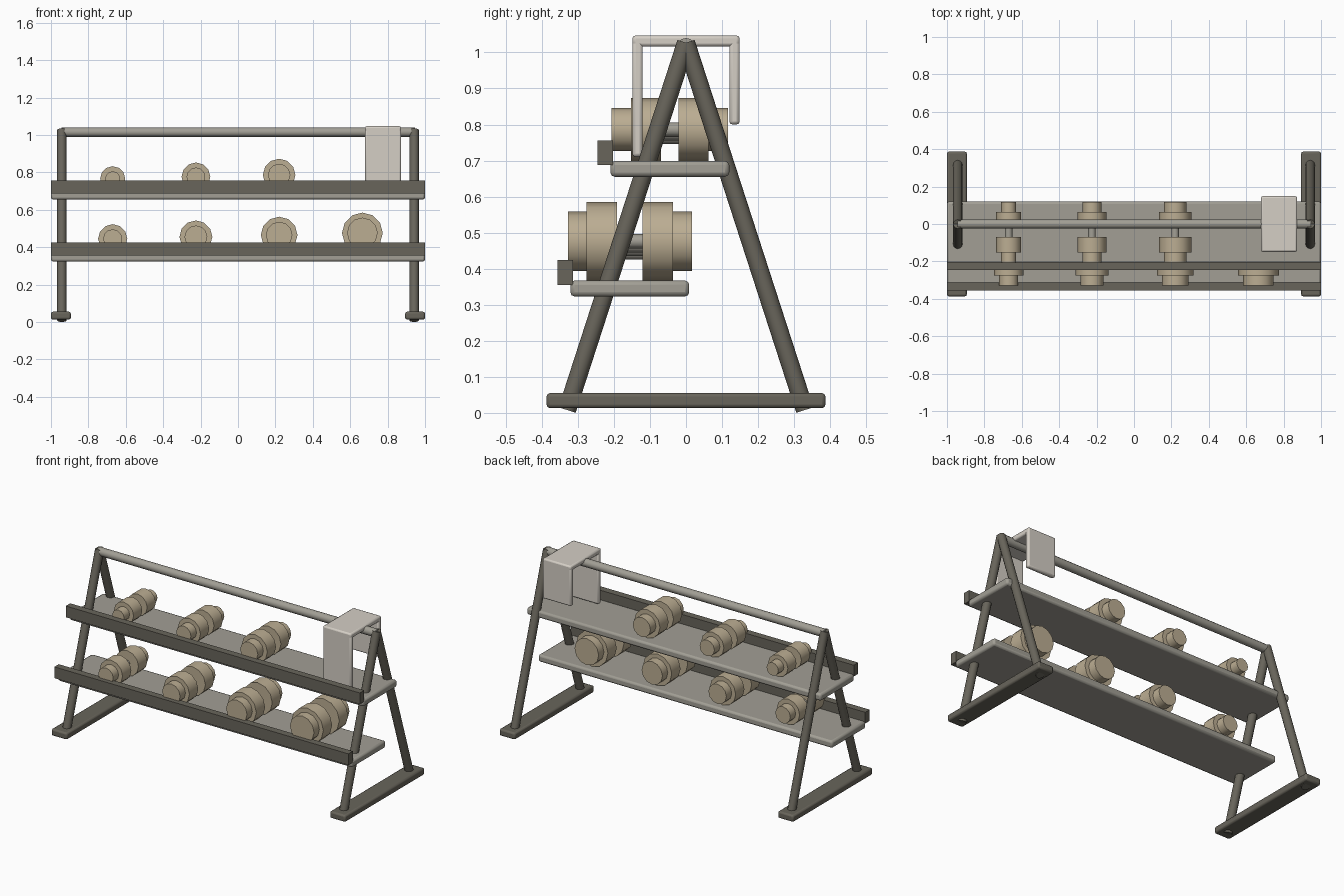
import bpy
import math
from mathutils import Vector

cube = bpy.data.objects.get("Cube")
if cube:
    bpy.data.objects.remove(cube, do_unlink=True)


def material(name, color):
    m = bpy.data.materials.new(name)
    m.use_nodes = True
    rgba = (*color, 1)
    m.diffuse_color = rgba
    m.node_tree.nodes["Principled BSDF"].inputs["Base Color"].default_value = rgba
    return m


FRAME = material("dark_steel", (0.14, 0.13, 0.105))
STEEL = material("light_steel", (0.36, 0.345, 0.30))
TAN = material("tan_weight", (0.50, 0.42, 0.29))
CLOTH = material("pale_cloth", (0.66, 0.62, 0.56))


def finish(name, mat, bevel=0):
    ob = bpy.context.object
    ob.name = name
    ob.data.materials.append(mat)
    if bevel:
        mod = ob.modifiers.new("Bevel", "BEVEL")
        mod.width = bevel
        mod.segments = 2
    bpy.ops.object.shade_smooth_by_angle(angle=math.radians(50))
    return ob


def box(name, low, high, mat, bevel=0):
    low, high = Vector(low), Vector(high)
    bpy.ops.mesh.primitive_cube_add(size=1, location=(low + high) / 2)
    bpy.context.object.scale = high - low
    bpy.ops.object.transform_apply(location=False, rotation=False, scale=True)
    return finish(name, mat, bevel)


def rod(name, start, end, radius, mat, sides=12, bevel=0):
    start, end = Vector(start), Vector(end)
    axis = end - start
    bpy.ops.mesh.primitive_cylinder_add(vertices=sides, radius=radius,
                                        depth=axis.length, location=(start + end) / 2)
    bpy.context.object.rotation_euler = axis.to_track_quat("Z", "Y").to_euler()
    return finish(name, mat, bevel)


# End frames: foot bar and two leaning legs on each side
for side, s in (("left", 1), ("right", -1)):
    box(side + "_foot", (s * 0.947 - 0.053, -0.387, 0.013),
        (s * 0.947 + 0.053, 0.387, 0.055), FRAME, 0.01)
    for end, t in (("front", -1), ("back", 1)):
        rod(f"{side}_{end}_leg", (s * 0.942, t * 0.33, 0.008),
            (s * 0.942, 0, 1.027), 0.025, FRAME)

# Top bar joining the frames
rod("top_bar", (-0.945, 0, 1.015), (0.945, 0, 1.015), 0.025, STEEL)


# Weight with a handle, two thick heads and two smaller end caps
def dumbbell(name, x, y, floor, r, inner, outer, tip):
    z = floor + r
    rod(name + "_handle", (x, y - inner - 0.01, z), (x, y + inner + 0.01, z), 0.02, STEEL)
    for end, t in (("front", -1), ("back", 1)):
        rod(f"{name}_{end}_head", (x, y + t * inner, z), (x, y + t * outer, z), r, TAN)
        rod(f"{name}_{end}_cap", (x, y + t * outer, z), (x, y + t * tip, z), r - 0.027, TAN)


# Shelves, each with a raised front lip and a row of growing weights
shelves = (
    ("upper", -0.045, 0.655, (0.067, 0.077, 0.087), (0.024, 0.108, 0.162)),
    ("lower", -0.156, 0.323, (0.078, 0.088, 0.098, 0.109), (0.035, 0.12, 0.172)),
)
for level, y, z, radii, reach in shelves:
    box(level + "_shelf", (-1, y - 0.165, z), (1, y + 0.165, z + 0.044), STEEL, 0.012)
    box(level + "_lip", (-1, y - 0.2, z + 0.032), (1, y - 0.157, z + 0.101), FRAME)
    for i, r in enumerate(radii):
        dumbbell(f"{level}_weight_{i + 1}", -0.67 + 0.445 * i, y, z + 0.044, r, *reach)

# Folded cloth hung over the top bar
box("cloth_top", (0.68, -0.149, 1.016), (0.872, 0.149, 1.047), CLOTH, 0.009)
box("cloth_front", (0.68, -0.149, 0.71), (0.872, -0.12, 1.043), CLOTH, 0.009)
box("cloth_back", (0.68, 0.12, 0.80), (0.872, 0.149, 1.043), CLOTH, 0.009)
